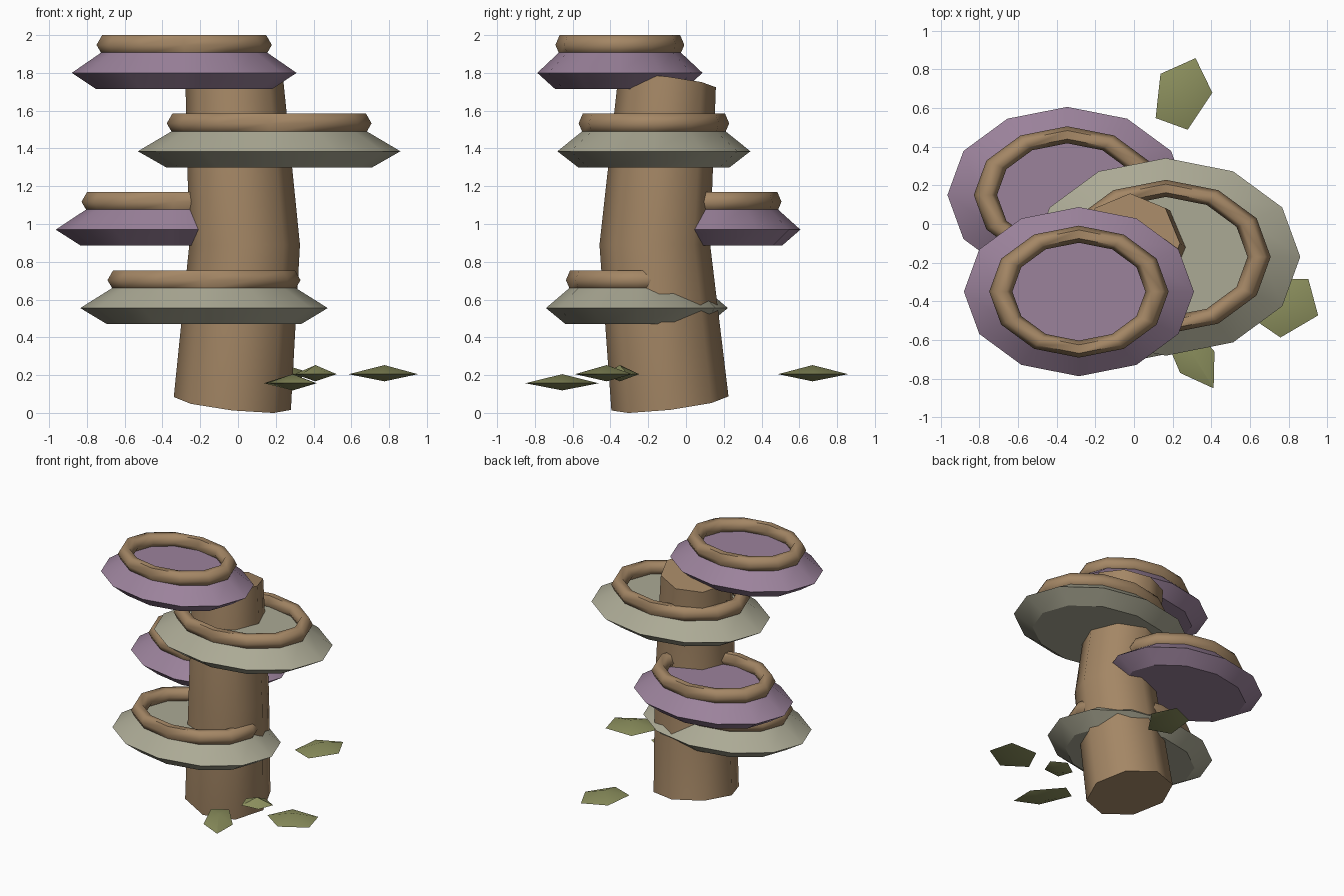
import bpy, bmesh, math

cube = bpy.data.objects.get("Cube")
if cube:
    bpy.data.objects.remove(cube, do_unlink=True)


def material(name, rgb):
    m = bpy.data.materials.new(name)
    m.use_nodes = True
    m.diffuse_color = (*rgb, 1)
    m.node_tree.nodes["Principled BSDF"].inputs["Base Color"].default_value = (*rgb, 1)
    return m


BARK = material("bark brown", (0.37, 0.24, 0.13))
PURPLE = material("cap purple", (0.33, 0.225, 0.33))
GREY = material("cap grey", (0.41, 0.40, 0.30))
GREEN = material("leaf green", (0.26, 0.275, 0.11))


def finish(name, bm, mat, angle):
    """Turn a bmesh into a shaded, coloured object."""
    bmesh.ops.recalc_face_normals(bm, faces=bm.faces)
    mesh = bpy.data.meshes.new(name)
    bm.to_mesh(mesh)
    bm.free()
    mesh.materials.append(mat)
    obj = bpy.data.objects.new(name, mesh)
    bpy.context.collection.objects.link(obj)
    bpy.ops.object.select_all(action='DESELECT')
    obj.select_set(True)
    bpy.context.view_layer.objects.active = obj
    bpy.ops.object.shade_smooth_by_angle(angle=math.radians(angle))
    return obj


def circle(n):
    return [(math.cos(2 * math.pi * i / n), math.sin(2 * math.pi * i / n)) for i in range(n)]


def bridge(bm, low, high):
    n = len(low)
    for i in range(n):
        j = (i + 1) % n
        bm.faces.new((low[i], low[j], high[j], high[i]))


# Leaning trunk: centre, radius and tilt of each eight-sided ring
def trunk():
    bm = bmesh.new()
    rings = []
    for x, y, z, r, sx, sy in (
        (-0.03, -0.085, 0.05, 0.31, -0.11, 0.12),
        (0.035, -0.165, 0.89, 0.293, 0, 0),
        (-0.02, -0.10, 1.755, 0.258, 0.1, -0.12),
    ):
        rings.append([bm.verts.new((x + r * c, y + r * s, z + r * (c * sx + s * sy)))
                      for c, s in circle(8)])
    bridge(bm, rings[0], rings[1])
    bridge(bm, rings[1], rings[2])
    bm.faces.new(rings[0])
    bm.faces.new(rings[2])
    finish("trunk", bm, BARK, 50)


# Bracket cap: bevelled oval disc with a hexagonal-section ring on top
def bracket(label, x, y, base, radius, mat):
    squash = 0.735
    bm = bmesh.new()
    rings = []
    for scale, z in ((0.785, 0), (1, 0.085), (0.72, 0.2)):
        r = radius * scale
        rings.append([bm.verts.new((x + r * c, y + r * s * squash, base + z))
                      for c, s in circle(12)])
    bridge(bm, rings[0], rings[1])
    bridge(bm, rings[1], rings[2])
    bm.faces.new(rings[0])
    bm.faces.new(rings[2])
    finish(label + "_cap", bm, mat, 30)

    bm = bmesh.new()
    thick = 0.06
    major = radius * 0.78 - thick
    loops = []
    for mc, ms in circle(6):
        r = major + thick * mc
        loops.append([bm.verts.new((x + r * c, y + r * s * squash, base + 0.233 + thick * ms))
                      for c, s in circle(12)])
    for i in range(6):
        bridge(bm, loops[i], loops[(i + 1) % 6])
    finish(label + "_ring", bm, BARK, 65)


# Flat five-sided pointed leaf
def leaf(label, x, y, z, length, width, turn):
    bm = bmesh.new()
    ct, st = math.cos(math.radians(turn)), math.sin(math.radians(turn))
    rim = [bm.verts.new((x + length * c * ct - width * s * st,
                         y + length * c * st + width * s * ct, z)) for c, s in circle(5)]
    for h in (0.048, -0.038):
        tip = bm.verts.new((x, y, z + h))
        for i in range(5):
            bm.faces.new((rim[i], rim[(i + 1) % 5], tip))
    finish(label, bm, GREEN, 30)


trunk()
bracket("top_front", -0.285, -0.35, 1.715, 0.595, PURPLE)
bracket("upper_left", 0.165, -0.17, 1.30, 0.695, GREY)
bracket("middle_back", -0.345, 0.15, 0.885, 0.62, PURPLE)
bracket("lower_front", -0.18, -0.26, 0.47, 0.655, GREY)

leaf("back_leaf", 0.25, 0.67, 0.205, 0.2, 0.15, 70)
leaf("side_leaf", 0.775, -0.42, 0.205, 0.195, 0.165, 195)
leaf("front_leaf", 0.29, -0.655, 0.157, 0.23, 0.11, -58)
leaf("small_leaf", 0.41, -0.35, 0.205, 0.12, 0.1, 20)
